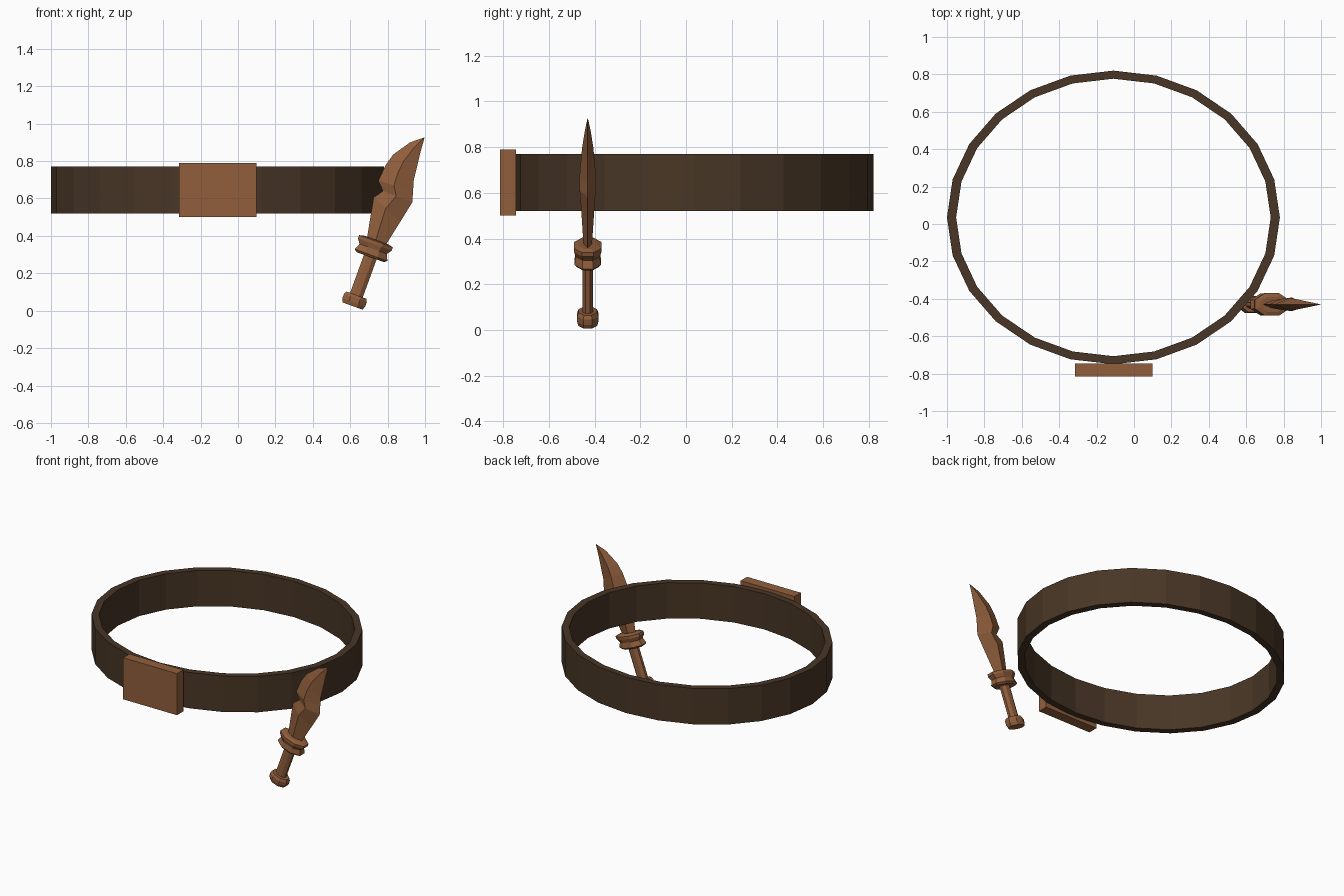
import bpy, bmesh
from math import sin, cos, pi, radians
from mathutils import Vector

cube = bpy.data.objects.get("Cube")
if cube:
    bpy.data.objects.remove(cube, do_unlink=True)


def material(name, colour):
    m = bpy.data.materials.new(name)
    m.use_nodes = True
    m.diffuse_color = colour
    m.node_tree.nodes["Principled BSDF"].inputs["Base Color"].default_value = colour
    return m


dark_leather = material("dark leather", (0.065, 0.037, 0.019, 1))
copper_brown = material("copper brown", (0.283, 0.114, 0.046, 1))


def loft(name, rings, mat, capped=True):
    """Skin a list of equal point rings; uncapped lofts join end to start."""
    bm = bmesh.new()
    loops = [[bm.verts.new(p) for p in ring] for ring in rings]
    n = len(loops[0])
    pairs = list(zip(loops, loops[1:]))
    if not capped:
        pairs.append((loops[-1], loops[0]))
    for a, b in pairs:
        for i in range(n):
            j = (i + 1) % n
            bm.faces.new((a[i], a[j], b[j], b[i]))
    if capped:
        bm.faces.new(loops[0][::-1])
        bm.faces.new(loops[-1])
    bmesh.ops.remove_doubles(bm, verts=bm.verts, dist=0.0001)
    bmesh.ops.recalc_face_normals(bm, faces=bm.faces)
    mesh = bpy.data.meshes.new(name)
    bm.to_mesh(mesh)
    bm.free()
    mesh.materials.append(mat)
    ob = bpy.data.objects.new(name, mesh)
    bpy.context.collection.objects.link(ob)
    return ob


# Belt: oval band with rectangular section
SIDES = 24


def oval(scale, z):
    return [(-0.11 + 0.89 * scale * cos(2 * pi * i / SIDES),
             0.035 + 0.785 * scale * sin(2 * pi * i / SIDES), z) for i in range(SIDES)]


loft("belt", [oval(1, 0.52), oval(1, 0.77), oval(0.945, 0.77), oval(0.945, 0.52)],
     dark_leather, capped=False)

# Buckle plate on the front
bpy.ops.mesh.primitive_cube_add(size=1, location=(-0.108, -0.78, 0.645))
buckle = bpy.context.object
buckle.name = "buckle"
buckle.scale = (0.415, 0.07, 0.29)
buckle.data.materials.append(copper_brown)

# Knife handle: flattened octagonal sections along a leaning axis
KNIFE_Y = -0.43
TILT = radians(20)
base = Vector((0.612, KNIFE_Y, 0.025))
along = Vector((sin(TILT), 0, cos(TILT)))
across = Vector((cos(TILT), 0, -sin(TILT)))


def turned(name, profile):
    """Profile rows: distance along the handle, half width, half depth."""
    rings = []
    for t, w, d in profile:
        angles = [(i + 0.5) * pi / 4 for i in range(8)]
        k = cos(pi / 8)
        rings.append([base + along * t + across * (w * cos(a) / k)
                      + Vector((0, d * sin(a) / k, 0)) for a in angles])
    loft(name, rings, copper_brown)


turned("pommel", [(0, 0.057, 0.041), (0.02, 0.065, 0.046),
                  (0.045, 0.065, 0.046), (0.062, 0.056, 0.04)])
turned("grip", [(0.05, 0.036, 0.023), (0.3, 0.036, 0.023)])
turned("guard", [(0.278, 0.078, 0.048), (0.29, 0.093, 0.058), (0.325, 0.078, 0.052),
                 (0.35, 0.096, 0.06), (0.368, 0.096, 0.06), (0.375, 0.07, 0.04)])

# Blade: diamond sections from spine to edge, narrowing to the tip
stations = [  # spine x, z, edge x, z, half thickness
    (0.685, 0.36, 0.78, 0.335, 0.017),
    (0.725, 0.605, 0.868, 0.476, 0.03),
    (0.775, 0.64, 0.932, 0.58, 0.036),
    (0.75, 0.695, 0.936, 0.64, 0.036),
    (0.79, 0.78, 0.94, 0.70, 0.030),
    (0.83, 0.835, 0.955, 0.76, 0.024),
    (0.92, 0.90, 0.975, 0.845, 0.012),
    (0.995, 0.926, 0.997, 0.924, 0.001),
]
sections = []
for sx, sz, ex, ez, half in stations:
    spine, edge = Vector((sx, KNIFE_Y, sz)), Vector((ex, KNIFE_Y, ez))
    ridge = spine.lerp(edge, 0.45)
    depth = Vector((0, half, 0))
    sections.append([spine, ridge - depth, edge, ridge + depth])
loft("blade", sections, copper_brown)
